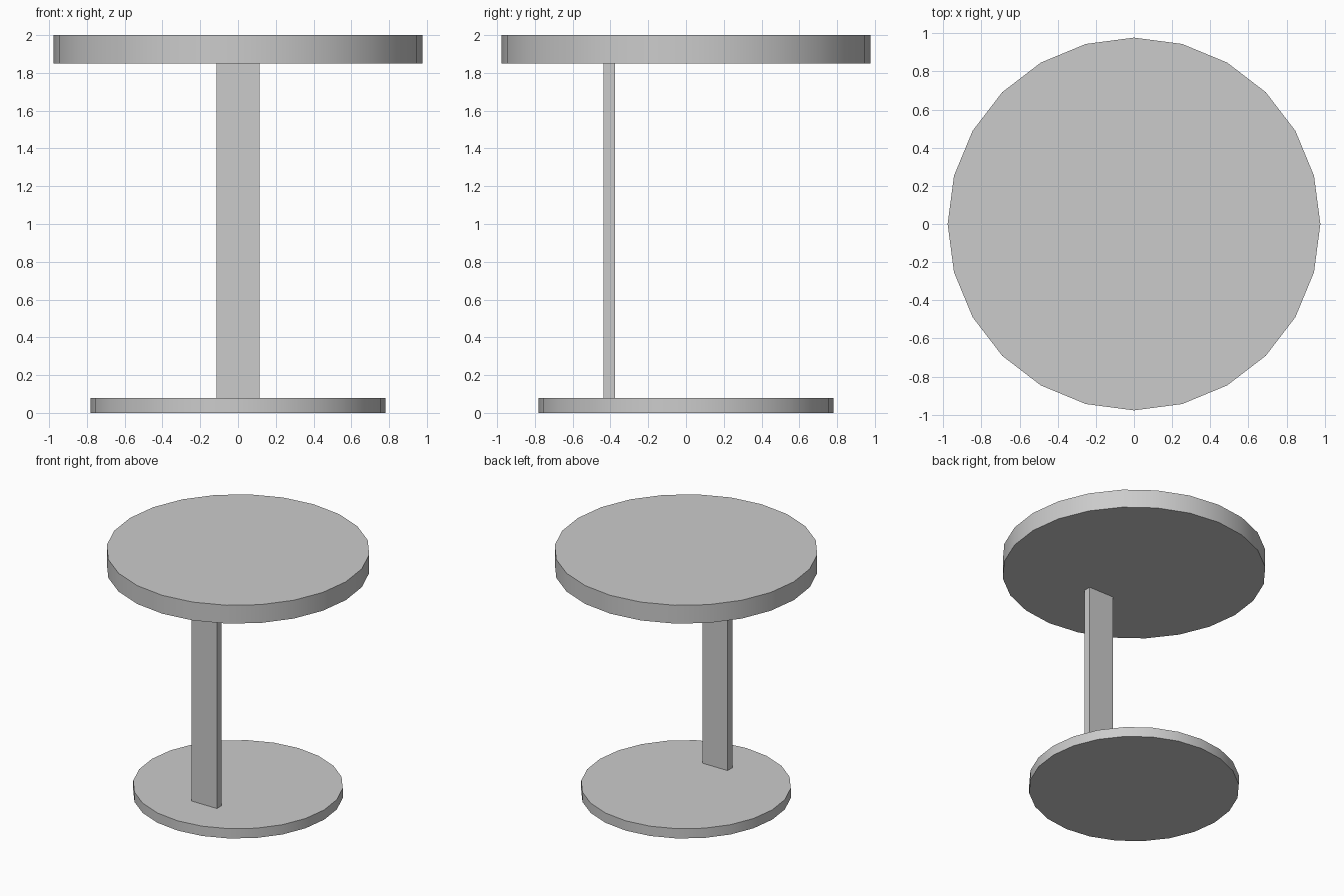
import bpy

cube = bpy.data.objects.get("Cube")
if cube:
    bpy.data.objects.remove(cube, do_unlink=True)

SIDES = 24

# Plain grey for every part
grey = bpy.data.materials.new("plain_grey")
grey.use_nodes = True
colour = (0.6, 0.6, 0.6, 1.0)
grey.diffuse_color = colour
grey.node_tree.nodes["Principled BSDF"].inputs["Base Color"].default_value = colour


def disc(name, radius, bottom, top):
    """Round slab with a smooth rim and sharp top and bottom edges."""
    bpy.ops.mesh.primitive_cylinder_add(
        vertices=SIDES, radius=radius, depth=top - bottom,
        location=(0, 0, (bottom + top) / 2))
    obj = bpy.context.object
    obj.name = name
    obj.data.materials.append(grey)
    bpy.ops.object.shade_smooth_by_angle()
    return obj


def box(name, low, high):
    """Flat-faced box between two opposite corners."""
    centre = [(a + b) / 2 for a, b in zip(low, high)]
    bpy.ops.mesh.primitive_cube_add(size=1, location=centre)
    obj = bpy.context.object
    obj.name = name
    obj.scale = [b - a for a, b in zip(low, high)]
    bpy.ops.object.transform_apply(location=False, rotation=False, scale=True)
    obj.data.materials.append(grey)
    return obj


# Floor plate, off-centre flat post and thick round top
disc("base_plate", 0.78, 0.0, 0.08)
box("support_post", (-0.114, -0.436, 0.08), (0.114, -0.376, 1.85))
disc("table_top", 0.977, 1.85, 2.0)
